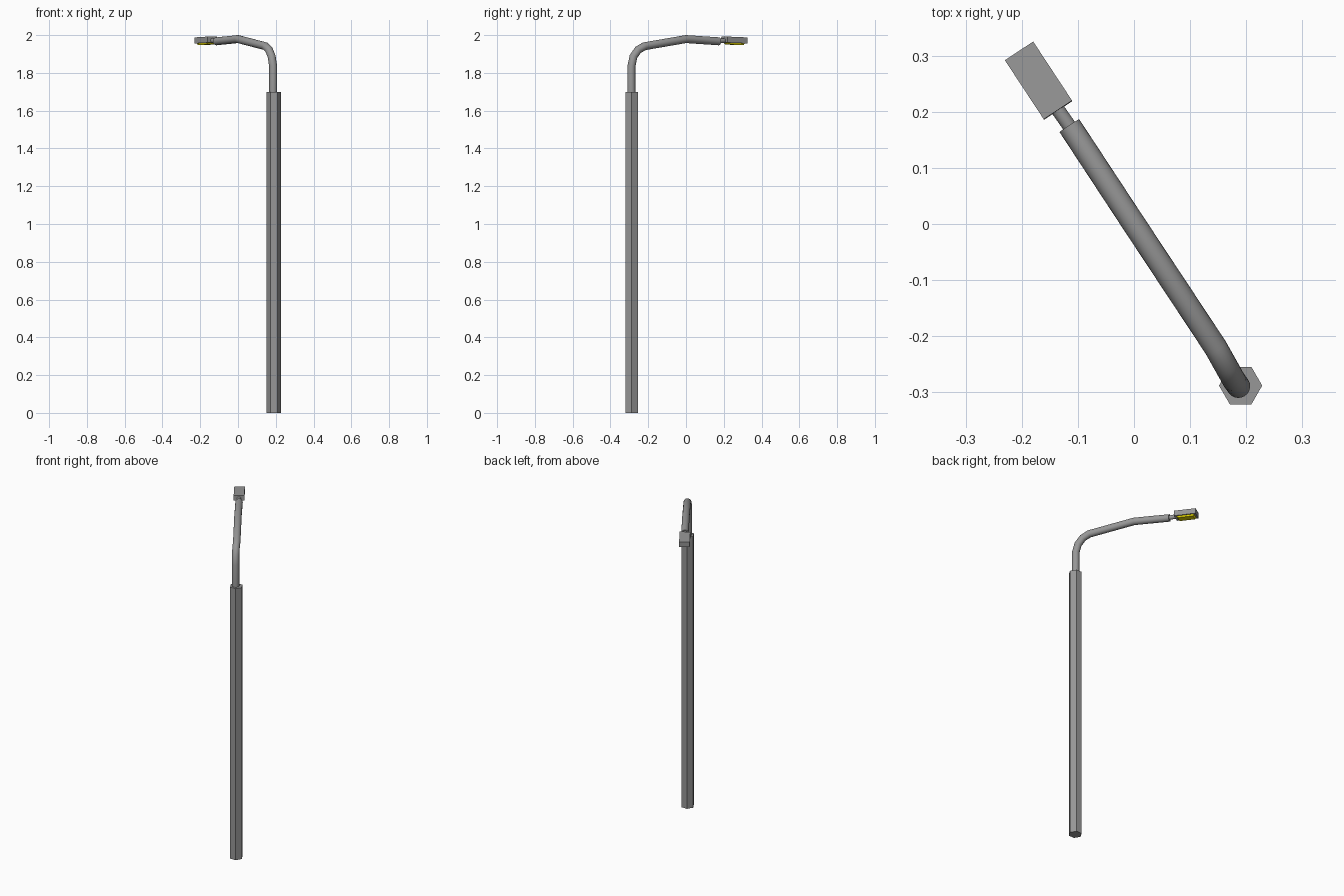
import bpy, bmesh, math
from mathutils import Vector, Matrix

if "Cube" in bpy.data.objects:
    bpy.data.objects.remove(bpy.data.objects["Cube"])


def material(name, rgb):
    m = bpy.data.materials.new(name)
    m.diffuse_color = (*rgb, 1)
    m.use_nodes = True
    m.node_tree.nodes["Principled BSDF"].inputs["Base Color"].default_value = m.diffuse_color
    return m


GREY = material("metal grey", (0.31, 0.31, 0.31))
YELLOW = material("lamp yellow", (0.8, 0.7, 0.0))


def add_mesh(name, bm, mat):
    bmesh.ops.recalc_face_normals(bm, faces=bm.faces)
    me = bpy.data.meshes.new(name)
    bm.to_mesh(me)
    bm.free()
    ob = bpy.data.objects.new(name, me)
    bpy.context.collection.objects.link(ob)
    me.materials.append(mat)
    return ob


def tube(name, points, radius, mat, n=20):
    """Round tube swept along points, rings mitred at the bends."""
    pts = [Vector(p) for p in points]
    side = Vector((0.835, 0.55, 0))          # horizontal, across the arm
    bm = bmesh.new()
    rings = []
    for i, p in enumerate(pts):
        a = (p - pts[i - 1]).normalized() if i else None
        b = (pts[i + 1] - p).normalized() if i < len(pts) - 1 else None
        t = ((a or b) + (b or a)).normalized()
        u = (side - t * side.dot(t)).normalized()
        v = t.cross(u)
        k = 1 / max(t.dot(a or b), 0.5)
        rings.append([bm.verts.new(p + u * radius * math.cos(2 * math.pi * j / n)
                                   + v * radius * k * math.sin(2 * math.pi * j / n))
                      for j in range(n)])
    for r, s in zip(rings, rings[1:]):
        for j in range(n):
            bm.faces.new((r[j], r[(j + 1) % n], s[(j + 1) % n], s[j]))
    bm.faces.new(rings[0])
    bm.faces.new(rings[-1])
    ob = add_mesh(name, bm, mat)
    bpy.ops.object.select_all(action='DESELECT')
    bpy.context.view_layer.objects.active = ob
    ob.select_set(True)
    bpy.ops.object.shade_smooth_by_angle(angle=math.radians(40))
    return ob


def block(name, centre, size, mat, taper=1.0):
    """Box aligned with the arm; the underside can be tapered."""
    bm = bmesh.new()
    bmesh.ops.create_cube(bm, size=1)
    for v in bm.verts:
        k = taper if v.co.z < 0 else 1
        v.co = Vector((v.co.x * size[0] * k, v.co.y * size[1] * k, v.co.z * size[2]))
    rot = (Matrix.Rotation(math.atan2(0.835, -0.55), 4, 'Z')
           @ Matrix.Rotation(math.radians(2), 4, 'Y'))
    bmesh.ops.transform(bm, matrix=Matrix.Translation(centre) @ rot, verts=bm.verts)
    return add_mesh(name, bm, mat)


# hexagonal pole
bm = bmesh.new()
bmesh.ops.create_circle(bm, cap_ends=True, segments=6, radius=0.0385,
                        matrix=Matrix.Translation((0.19, -0.288, 0))
                        @ Matrix.Rotation(math.radians(30), 4, 'Z'))
# put corners on the x axis whatever the circle's start angle
for i, v in enumerate(bm.verts):
    a = math.radians(60 * i)
    v.co = (0.19 + 0.0385 * math.cos(a), -0.288 + 0.0385 * math.sin(a), 0)
ext = bmesh.ops.extrude_face_region(bm, geom=bm.faces[:])
for e in ext["geom"]:
    if isinstance(e, bmesh.types.BMVert):
        e.co.z = 1.70
if len([f for f in bm.faces if len(f.verts) == 6]) < 2:
    bmesh.ops.holes_fill(bm, edges=bm.edges[:])
add_mesh("pole", bm, GREY)

# curved arm
tube("arm", [(0.186, -0.289, 1.69), (0.186, -0.289, 1.835), (0.178, -0.278, 1.887),
             (0.164, -0.253, 1.922), (0.1455, -0.22, 1.941), (0, 0, 1.979),
             (-0.115, 0.175, 1.967)], 0.021, GREY)

# lamp neck
tube("lamp_neck", [(-0.105, 0.16, 1.968), (-0.145, 0.217, 1.972)], 0.0125, GREY)

# lamp head and light panel
block("lamp_head", (-0.17, 0.2555, 1.974), (0.126, 0.0605, 0.032), GREY)
block("light_panel", (-0.17, 0.2555, 1.954), (0.106, 0.048, 0.011), YELLOW, 0.85)
